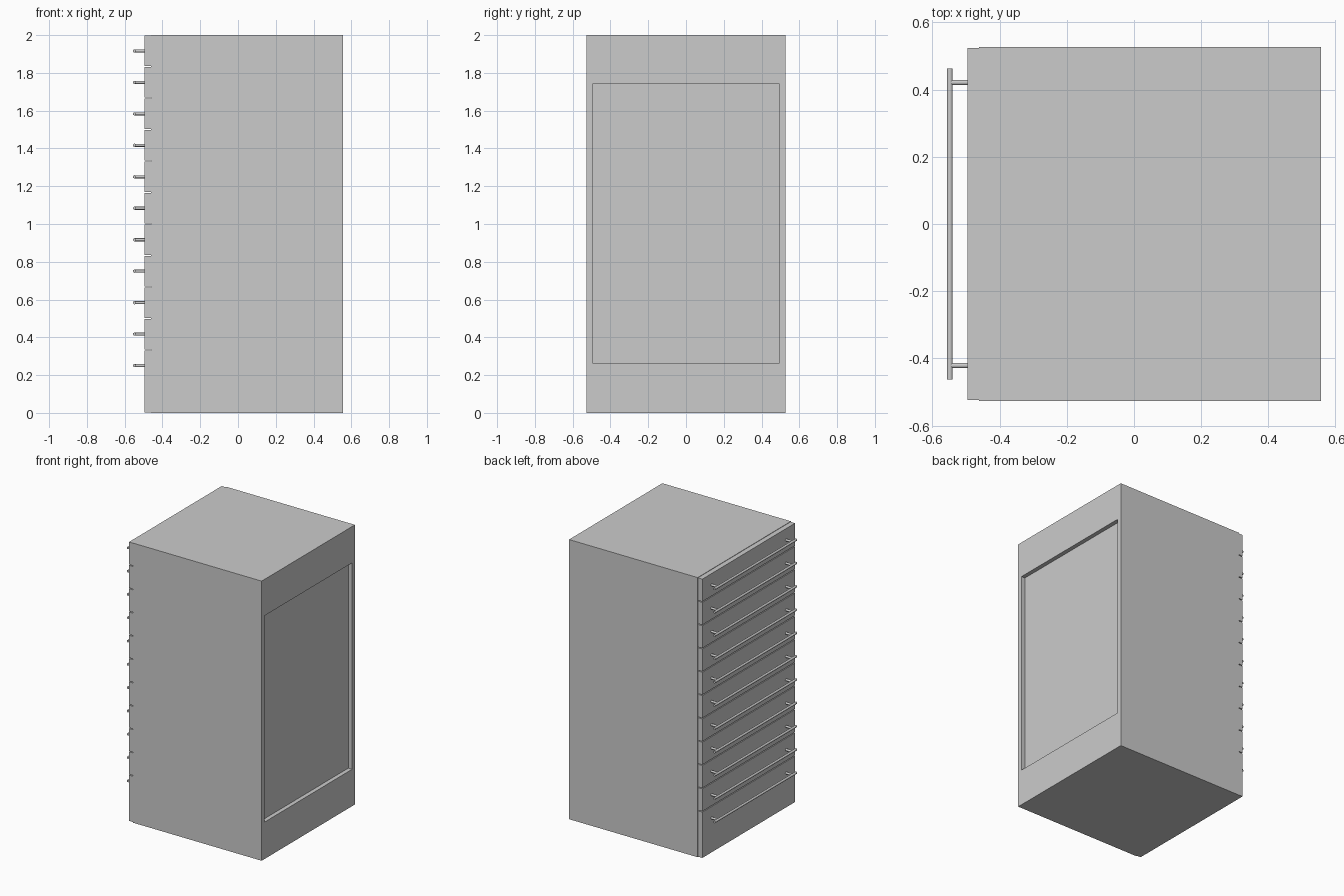
import bpy
import math
from mathutils import Vector

if "Cube" in bpy.data.objects:
    bpy.data.objects.remove(bpy.data.objects["Cube"])

# Single light grey paint
grey = bpy.data.materials.new("light grey")
grey.use_nodes = True
colour = (0.6, 0.6, 0.6, 1.0)
grey.diffuse_color = colour
grey.node_tree.nodes["Principled BSDF"].inputs["Base Color"].default_value = colour

WIDTH = 0.527          # half width of the cabinet along y
FRONT = -0.461         # plane where the drawer fronts meet the cabinet
BACK = 0.556
FACE = -0.496          # outer face of the drawer fronts
GAP = 0.003            # clearance around each drawer front
STEP = 1 / 6           # drawer height


def box(name, low, high):
    low, high = Vector(low), Vector(high)
    bpy.ops.mesh.primitive_cube_add(size=1, location=(low + high) / 2)
    obj = bpy.context.object
    obj.name = name
    obj.scale = high - low
    bpy.ops.object.transform_apply(location=False, rotation=False, scale=True)
    obj.data.materials.append(grey)
    return obj


def rod(name, start, end, radius):
    start, end = Vector(start), Vector(end)
    axis = end - start
    bpy.ops.mesh.primitive_cylinder_add(
        vertices=16, radius=radius, depth=axis.length, location=(start + end) / 2,
        rotation=axis.to_track_quat("Z", "Y").to_euler())
    obj = bpy.context.object
    obj.name = name
    obj.data.materials.append(grey)
    bpy.ops.object.shade_smooth_by_angle(angle=math.radians(40))
    return obj


# Cabinet with a shallow rectangular recess in its rear panel
cabinet = box("cabinet", (FRONT, -WIDTH, 0), (BACK, WIDTH, 2))
cutter = box("recess_cutter", (BACK - 0.03, -0.495, 0.264), (BACK + 0.1, 0.495, 1.74))
cut = cabinet.modifiers.new("rear recess", "BOOLEAN")
cut.operation = "DIFFERENCE"
cut.solver = "EXACT"
cut.object = cutter
bpy.context.view_layer.objects.active = cabinet
bpy.ops.object.modifier_apply(modifier=cut.name)
bpy.data.objects.remove(cutter)

# Eleven drawers; the lowest is double height, each with a bar handle
for i in range(11):
    top = 2 - i * STEP
    bottom = top - STEP if i < 10 else 0
    box(f"drawer_front_{i + 1}", (FACE, -WIDTH + GAP, bottom + GAP),
        (FRONT, WIDTH - GAP, top - GAP))
    z = top - STEP / 2
    rod(f"handle_bar_{i + 1}", (-0.548, -0.462, z), (-0.548, 0.462, z), 0.0085)
    for side, y in (("right", -0.421), ("left", 0.421)):
        rod(f"handle_post_{side}_{i + 1}", (-0.548, y, z), (FACE + 0.002, y, z), 0.008)
